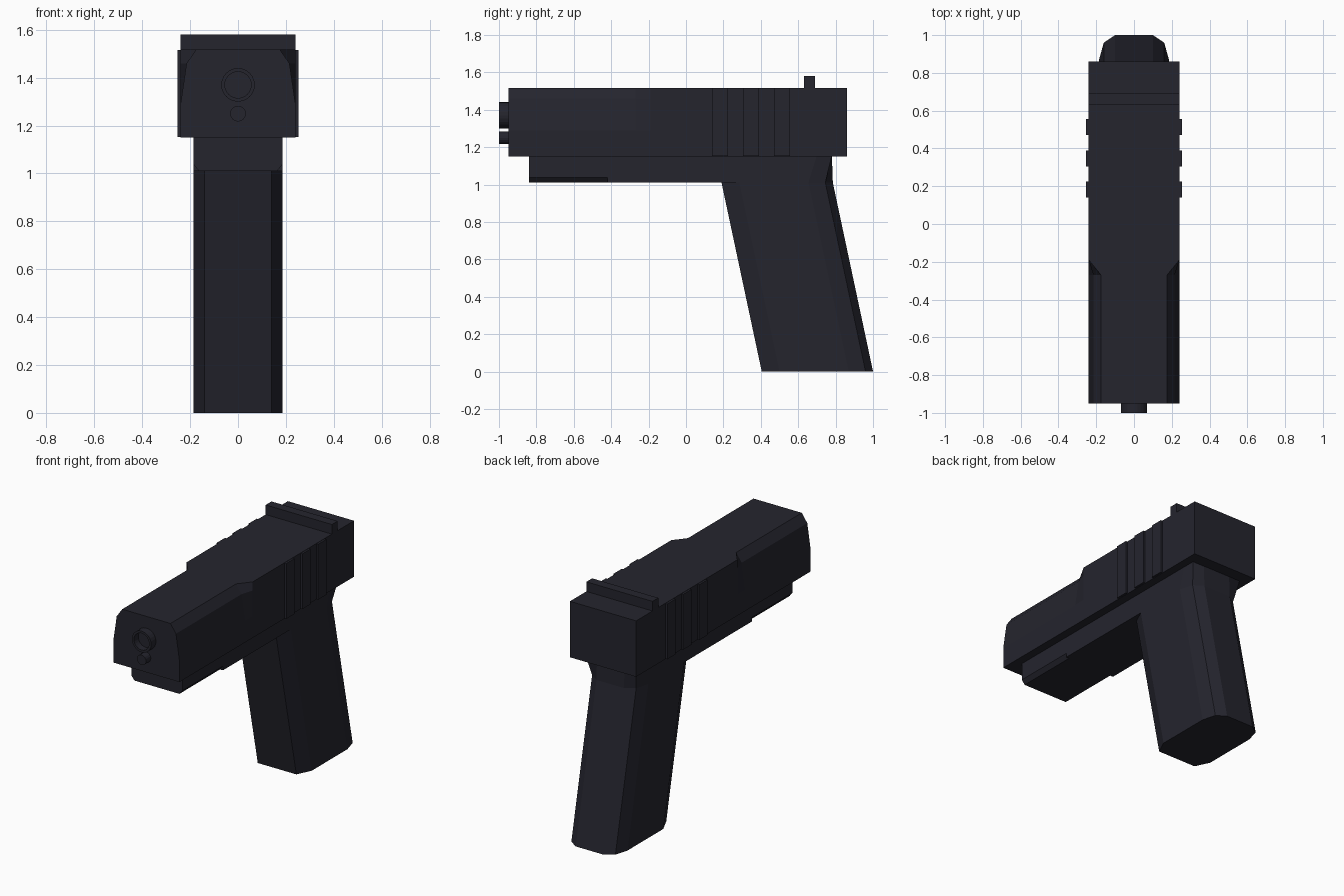
import bpy, bmesh, math

if "Cube" in bpy.data.objects:
    bpy.data.objects.remove(bpy.data.objects["Cube"])

gunmetal = bpy.data.materials.new("dark gunmetal")
gunmetal.diffuse_color = (0.018, 0.018, 0.027, 1)
gunmetal.use_nodes = True
gunmetal.node_tree.nodes["Principled BSDF"].inputs["Base Color"].default_value = gunmetal.diffuse_color


def finish(name, bm):
    bmesh.ops.remove_doubles(bm, verts=bm.verts, dist=1e-5)
    bmesh.ops.recalc_face_normals(bm, faces=bm.faces)
    mesh = bpy.data.meshes.new(name)
    bm.to_mesh(mesh)
    bm.free()
    mesh.materials.append(gunmetal)
    obj = bpy.data.objects.new(name, mesh)
    bpy.context.collection.objects.link(obj)
    return obj


def loft(name, rings):
    """Skin a list of equal-length point rings and cap both ends."""
    bm = bmesh.new()
    loops = [[bm.verts.new(p) for p in ring] for ring in rings]
    n = len(loops[0])
    for a, b in zip(loops, loops[1:]):
        for i in range(n):
            j = (i + 1) % n
            bm.faces.new((a[i], a[j], b[j], b[i]))
    bm.faces.new(loops[0])
    bm.faces.new(loops[-1])
    return finish(name, bm)


def mirrored(half):
    """Half outline with x > 0, completed on the other side."""
    return half + [(-x, v) for x, v in reversed(half)]


def along_y(half, y):
    return [(x, y, z) for x, z in mirrored(half)]


def along_z(half, z, shift=0):
    return [(x, y + shift, z) for x, y in mirrored(half)]


def box(name, x, y0, y1, z0, z1):
    half = [(x, z0), (x, z1)]
    return loft(name, [along_y(half, y0), along_y(half, y1)])


def circle(r, y, z, n):
    return [(r * math.cos(2 * math.pi * i / n), y, z + r * math.sin(2 * math.pi * i / n))
            for i in range(n)]


# slide: rounded-off nose blending into a square rear
nose = [(0.24, 1.15), (0.24, 1.29), (0.215, 1.46), (0.175, 1.517)]
square = [(0.24, 1.15), (0.24, 1.29), (0.24, 1.46), (0.24, 1.517)]
loft("slide", [along_y(nose, -0.95), along_y(nose, -0.27),
               along_y(square, -0.19), along_y(square, 0.86)])

# grip ridges and rear sight
for i in range(3):
    y = 0.14 + 0.165 * i
    box(f"slide_ridge_{i + 1}", 0.253, y, y + 0.085, 1.152, 1.515)
box("rear_sight", 0.24, 0.63, 0.69, 1.51, 1.58)

# barrel with a shallow bore, and the guide rod below
loft("barrel", [circle(0.07, -0.93, 1.37, 24), circle(0.07, -1.0, 1.37, 24),
                circle(0.055, -1.0, 1.37, 24), circle(0.055, -0.955, 1.37, 24)])
loft("guide_rod", [circle(0.033, -0.93, 1.25, 16), circle(0.033, -1.0, 1.25, 16)])

# frame: bevelled front cover, then the plain middle
cover = [(0.163, 1.01), (0.185, 1.037), (0.185, 1.155)]
loft("front_cover", [along_y(cover, -0.84), along_y(cover, -0.42)])
box("frame", 0.185, -0.42, 0.5, 1.01, 1.155)

# raked grip, flaring to a square back where it meets the slide
section = [(0.14, 0.405), (0.185, 0.50), (0.185, 0.87), (0.16, 0.96), (0.10, 1.0)]
top = [(0.14, 0.30), (0.185, 0.36), (0.185, 0.70), (0.185, 0.78), (0.10, 0.78)]
loft("grip", [along_z(section, 0), along_z(section, 1.01, -0.215), along_z(top, 1.155)])
